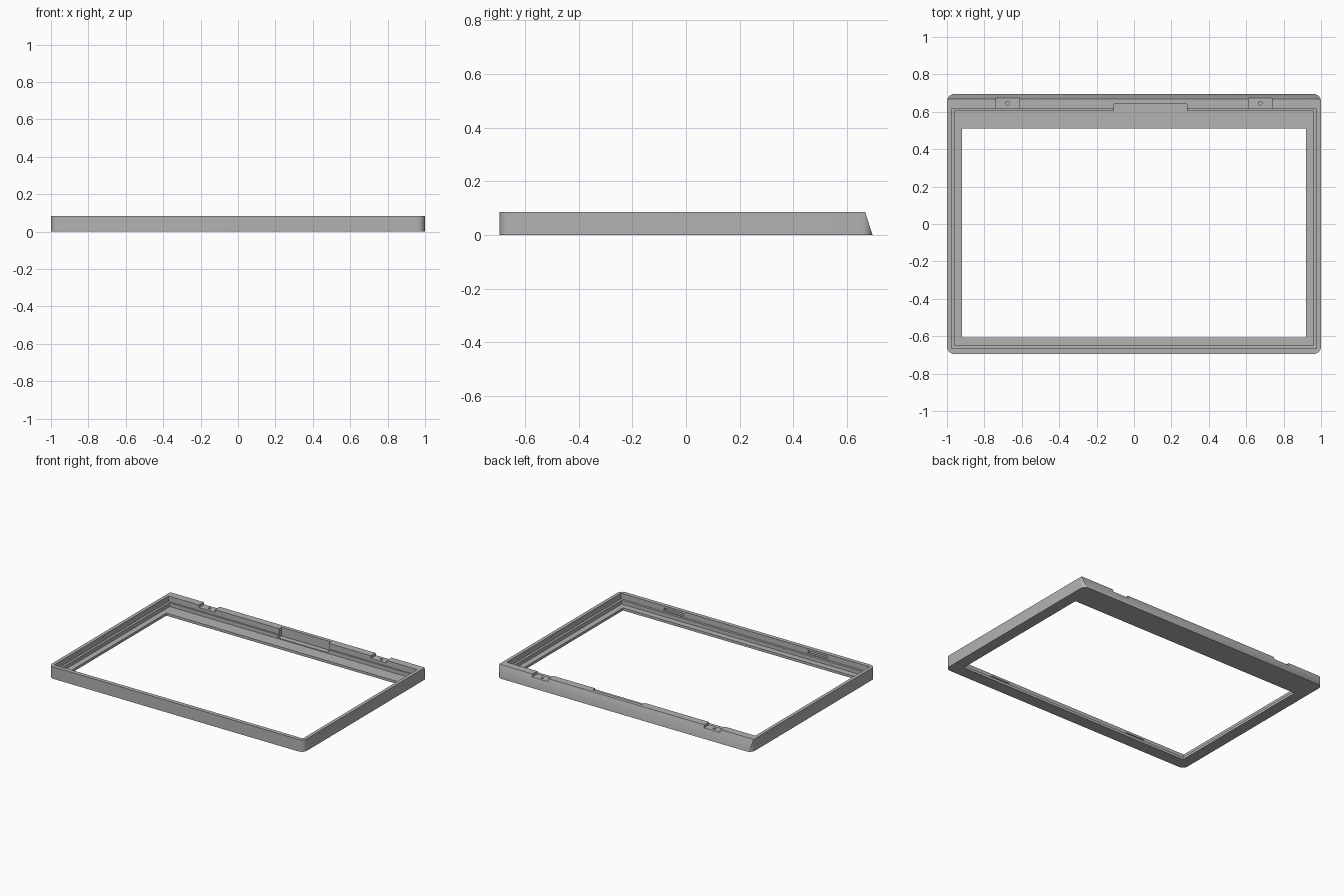
import bpy, bmesh
from mathutils import Vector

if "Cube" in bpy.data.objects:
    bpy.data.objects.remove(bpy.data.objects["Cube"], do_unlink=True)

HEIGHT = 0.085
BACK, BACK_TOP = 0.695, 0.668
OVER = 0.2  # cutters reach past the top rim

grey = bpy.data.materials.new("plain_grey")
grey.use_nodes = True
colour = (0.45, 0.45, 0.45, 1)
grey.diffuse_color = colour
grey.node_tree.nodes["Principled BSDF"].inputs["Base Color"].default_value = colour


def add_object(name, bm):
    bmesh.ops.recalc_face_normals(bm, faces=bm.faces)
    mesh = bpy.data.meshes.new(name)
    bm.to_mesh(mesh)
    bm.free()
    mesh.materials.append(grey)
    obj = bpy.data.objects.new(name, mesh)
    bpy.context.collection.objects.link(obj)
    return obj


def box(x, y, z):
    """Box from (min, max) pairs."""
    bm = bmesh.new()
    bmesh.ops.create_cube(bm, size=1)
    for v in bm.verts:
        v.co = Vector([r[0] if c < 0 else r[1] for c, r in zip(v.co, (x, y, z))])
    return bm


def cut(target, bm):
    """Subtract a temporary solid from the target."""
    cutter = add_object("cutter", bm)
    cutter.hide_render = True
    mod = target.modifiers.new("cut", 'BOOLEAN')
    mod.operation = 'DIFFERENCE'
    mod.solver = 'EXACT'
    mod.object = cutter
    bpy.context.view_layer.objects.active = target
    bpy.ops.object.modifier_apply(modifier=mod.name)
    bpy.data.objects.remove(cutter, do_unlink=True)


# Outer slab with rounded upright corners
bm = box((-1, 1), (-BACK, BACK), (0, HEIGHT))
upright = [e for e in bm.edges if abs(e.verts[0].co.z - e.verts[1].co.z) > 0.01]
bmesh.ops.bevel(bm, geom=upright, offset=0.04, segments=8, profile=0.5, affect='EDGES')

# Sloping back face
bmesh.ops.bisect_plane(bm, geom=bm.verts[:] + bm.edges[:] + bm.faces[:],
                       plane_co=(0, BACK, 0), plane_no=(0, HEIGHT, BACK - BACK_TOP),
                       clear_outer=True)
bmesh.ops.holes_fill(bm, edges=[e for e in bm.edges if e.is_boundary], sides=0)
frame = add_object("display_frame", bm)

# Window, panel recess and wider step above it
cut(frame, box((-0.92, 0.92), (-0.607, 0.51), (-OVER, OVER)))
cut(frame, box((-0.96, 0.96), (-0.65, 0.604), (0.018, OVER)))
cut(frame, box((-0.976, 0.976), (-0.666, 0.615), (0.045, OVER)))

# Cable notch in the back wall
cut(frame, box((-0.107, 0.283), (0.59, 0.642), (0.023, OVER)))

for side in (-1, 1):
    # Screw pocket through the top of the back wall
    x = side * 0.675
    cut(frame, box((x - 0.062, x + 0.062), (0.6, 0.75), (0.066, OVER)))
    bm = bmesh.new()
    bmesh.ops.create_cone(bm, cap_ends=True, segments=20, radius1=0.01, radius2=0.01, depth=0.08)
    bmesh.ops.translate(bm, verts=bm.verts, vec=(x, 0.645, 0.07))
    cut(frame, bm)
    # Latch slot in the inner face of the front wall
    x = side * 0.565
    cut(frame, box((x - 0.075, x + 0.075), (-0.682, -0.655), (0.05, 0.07)))

# Smooth corners, crisp edges
frame.select_set(True)
bpy.context.view_layer.objects.active = frame
bpy.ops.object.shade_smooth_by_angle(angle=0.5)
